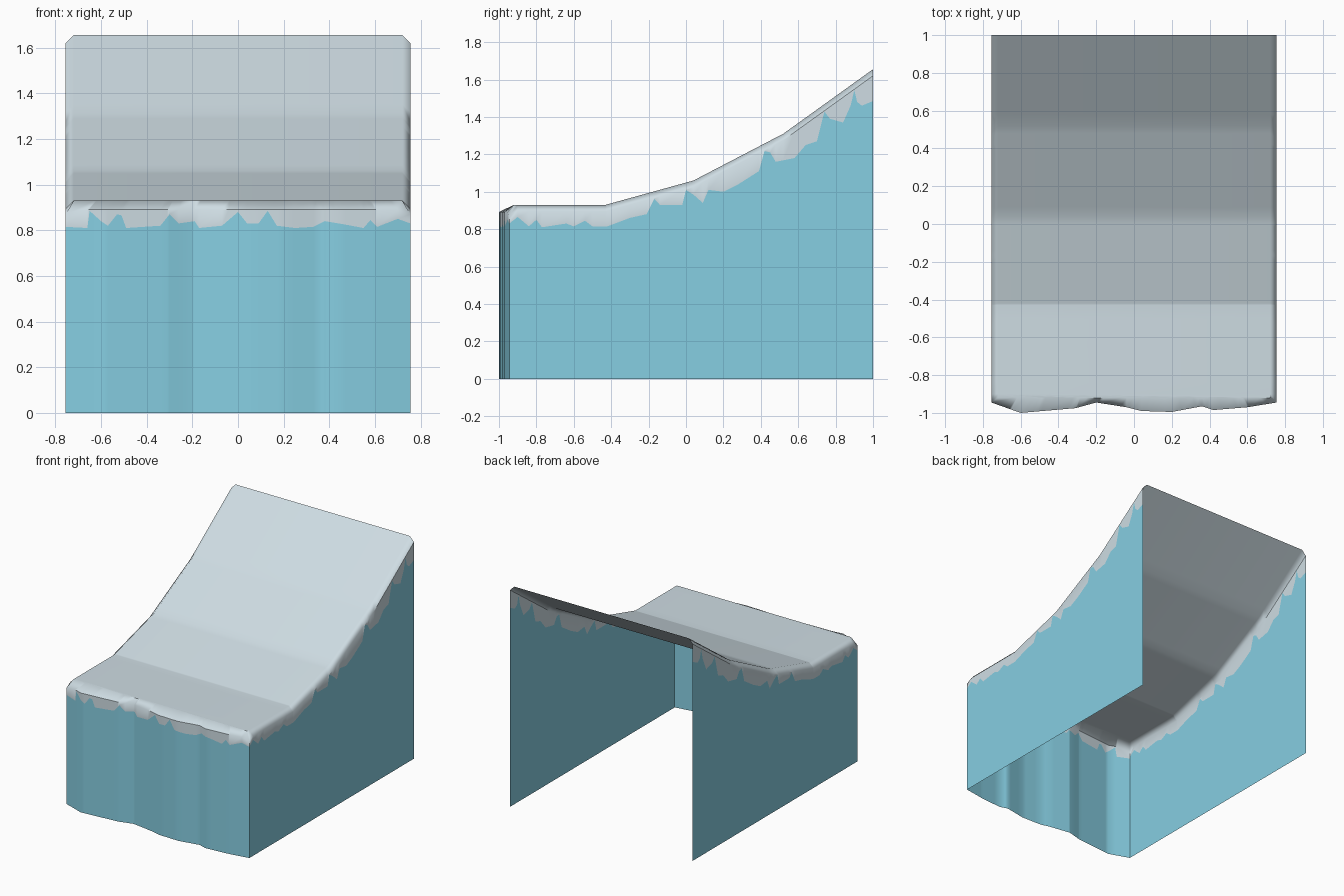
import bpy, bmesh, math

if "Cube" in bpy.data.objects:
    bpy.data.objects.remove(bpy.data.objects["Cube"])

HALF, INNER, LIP_Y = 0.755, 0.72, -0.92

# ramp profile (y, z) and wavy front wall plan (x, y)
PROFILE = [(-0.945, 0.93), (-0.43, 0.93), (0.04, 1.06), (0.52, 1.31), (1, 1.655)]
WAVE = [(-0.755, -0.945), (-0.6, -1), (-0.31, -0.975), (-0.2, -0.945), (-0.04, -0.97), (0.04, -0.99),
        (0.2, -0.995), (0.36, -0.965), (0.42, -0.985), (0.6, -0.97), (0.755, -0.945)]

# ragged lower edge of the snow on the sides (y, z) and front (x, z)
SIDE_EDGE = [(-0.945, 0.83), (-0.9, 0.865), (-0.84, 0.815), (-0.8, 0.85), (-0.77, 0.81), (-0.64, 0.83),
             (-0.6, 0.815), (-0.54, 0.845), (-0.5, 0.815), (-0.42, 0.815), (-0.3, 0.86), (-0.21, 0.88),
             (-0.17, 0.98), (-0.14, 0.93), (-0.02, 0.93), (0, 1.02), (0.09, 0.94), (0.12, 1.01),
             (0.2, 1.0), (0.28, 1.04), (0.39, 1.11), (0.42, 1.22), (0.45, 1.21), (0.48, 1.16),
             (0.58, 1.18), (0.64, 1.25), (0.7, 1.27), (0.74, 1.44), (0.77, 1.39), (0.84, 1.37),
             (0.88, 1.46), (0.9, 1.56), (0.915, 1.48), (0.94, 1.46), (1, 1.485)]
FRONT_EDGE = [(-0.755, 0.815), (-0.66, 0.81), (-0.65, 0.885), (-0.6, 0.84), (-0.57, 0.82), (-0.53, 0.87),
              (-0.51, 0.865), (-0.49, 0.81), (-0.34, 0.82), (-0.3, 0.87), (-0.26, 0.83), (-0.19, 0.84),
              (-0.17, 0.81), (-0.07, 0.82), (0, 0.88), (0.04, 0.83), (0.09, 0.83), (0.13, 0.885),
              (0.17, 0.82), (0.25, 0.81), (0.33, 0.815), (0.38, 0.84), (0.47, 0.825), (0.55, 0.81),
              (0.58, 0.845), (0.61, 0.815), (0.7, 0.85), (0.755, 0.83)]


def lerp(pts, t):
    for (a, va), (b, vb) in zip(pts, pts[1:]):
        if t <= b:
            return va + (vb - va) * (t - a) / (b - a)
    return pts[-1][1]


def stations(*lists):
    return sorted({t for pts in lists for t, _ in pts})


def material(name, rgb):
    m = bpy.data.materials.new(name)
    m.diffuse_color = (*rgb, 1)
    m.use_nodes = True
    m.node_tree.nodes["Principled BSDF"].inputs["Base Color"].default_value = m.diffuse_color
    return m


bm = bmesh.new()


def strips(columns):
    """Skin columns of (ground, snow edge, rim, top): lowest band is ice, the rest snow."""
    cols = [[bm.verts.new(p) for p in c] for c in columns]
    for a, b in zip(cols, cols[1:]):
        for i in range(3):
            quad = [a[i], b[i], b[i + 1], a[i + 1]]
            f = bm.faces.new(quad)
            f.material_index = 0 if i == 0 else 1
    return [c[3] for c in cols]


# side walls with their chamfered snow rim
ys = stations(PROFILE, SIDE_EDGE)
tops = {}
for s in (-1, 1):
    cols = []
    for y in ys:
        z = lerp(PROFILE, y)
        rim = 0.87 if y == ys[0] else z - 0.035
        edge = min(lerp(SIDE_EDGE, y), rim - 0.005)
        cols.append([(s * HALF, y, 0), (s * HALF, y, edge), (s * HALF, y, rim),
                     (s * INNER, max(y, LIP_Y), z)])
    tops[s] = strips(cols)

# wavy front wall with its snow lip
cols = []
for x in stations(WAVE, FRONT_EDGE):
    y = lerp(WAVE, x)
    rim = 0.87 if abs(x) == HALF else 0.892
    edge = min(lerp(FRONT_EDGE, x), rim - 0.005)
    cols.append([(x, y, 0), (x, y, edge), (x, y, rim), (x * INNER / HALF, LIP_Y, 0.93)])
lip = strips(cols)

# snow slope between the two rims
L, R = tops[-1], tops[1]
bm.faces.new(lip + [R[1], L[1]]).material_index = 1
for i in range(1, len(ys) - 1):
    bm.faces.new([L[i], R[i], R[i + 1], L[i + 1]]).material_index = 1

bmesh.ops.remove_doubles(bm, verts=bm.verts, dist=0.0005)
bmesh.ops.recalc_face_normals(bm, faces=bm.faces)
if sum(f.normal.z * f.calc_area() for f in bm.faces) < 0:
    bmesh.ops.reverse_faces(bm, faces=bm.faces)

mesh = bpy.data.meshes.new("snowy_ramp")
bm.to_mesh(mesh)
bm.free()
mesh.materials.append(material("ice blue", (0.24, 0.62, 0.76)))
mesh.materials.append(material("snow", (0.62, 0.72, 0.77)))
ramp = bpy.data.objects.new("snowy_ramp", mesh)
bpy.context.collection.objects.link(ramp)

# soft shading over the rim, crisp vertical corners
bpy.context.view_layer.objects.active = ramp
ramp.select_set(True)
bpy.ops.object.shade_smooth_by_angle(angle=math.radians(50))
mod = ramp.modifiers.new("even shading", 'WEIGHTED_NORMAL')
mod.keep_sharp = True
